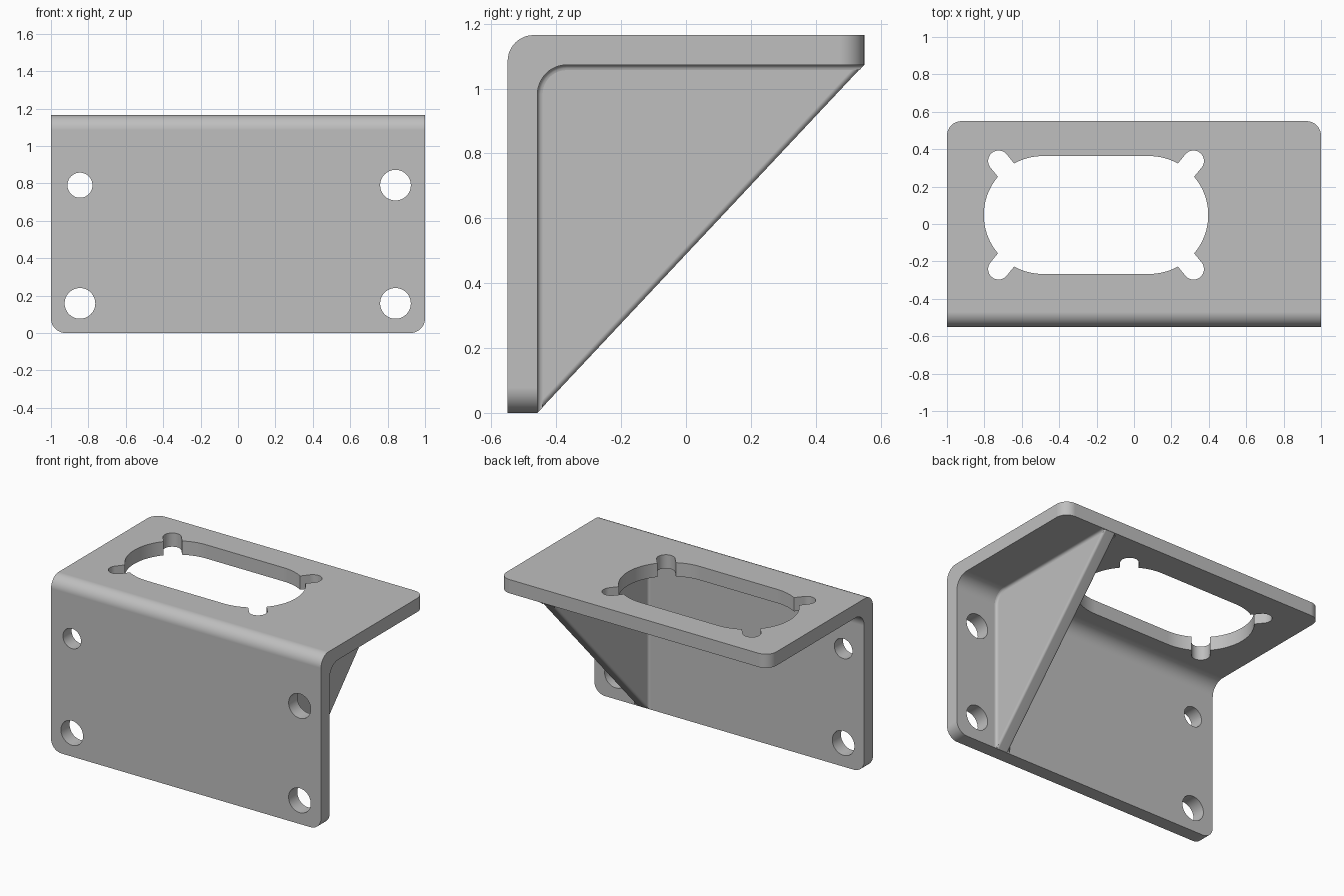
import bpy, bmesh
from math import sin, cos, pi, atan2
from mathutils import Vector

if "Cube" in bpy.data.objects:
    bpy.data.objects.remove(bpy.data.objects["Cube"])

Y0, Y1, H, T = -0.55, 0.55, 1.165, 0.092     # bracket extents and sheet thickness
YI, ZI = Y0 + T, H - T                       # inner faces of the two flanges
RO, RI, RC = 0.08, 0.09, 0.078               # outer bend, inner bend, free corner radii

grey = bpy.data.materials.new("bracket grey")
grey.diffuse_color = (0.52, 0.52, 0.52, 1)
grey.use_nodes = True
grey.node_tree.nodes["Principled BSDF"].inputs["Base Color"].default_value = grey.diffuse_color


def arc(cx, cy, r, a0, a1, n):
    return [(cx + r * cos(a0 + (a1 - a0) * i / n), cy + r * sin(a0 + (a1 - a0) * i / n))
            for i in range(n + 1)]


def prism(pts, to3d, lo, hi):
    """Extrude a 2D outline between two depths; to3d maps (a, b, depth) to a point."""
    bm = bmesh.new()
    a = [bm.verts.new(to3d(p, q, lo)) for p, q in pts]
    b = [bm.verts.new(to3d(p, q, hi)) for p, q in pts]
    n = len(pts)
    bm.faces.new(a)
    bm.faces.new(b[::-1])
    for i in range(n):
        j = (i + 1) % n
        bm.faces.new((a[i], b[i], b[j], a[j]))
    bmesh.ops.recalc_face_normals(bm, faces=bm.faces)
    return bm


def finish(bm, name):
    me = bpy.data.meshes.new(name)
    bm.to_mesh(me)
    bm.free()
    ob = bpy.data.objects.new(name, me)
    bpy.context.collection.objects.link(ob)
    me.materials.append(grey)
    return ob


def along_x(y, z, x): return (x, y, z)
def along_y(x, z, y): return (x, y, z)
def along_z(x, y, z): return (x, y, z)


def smooth(ob):
    bpy.ops.object.select_all(action='DESELECT')
    ob.select_set(True)
    bpy.context.view_layer.objects.active = ob
    bpy.ops.object.shade_smooth_by_angle(angle=0.52)
    ob.modifiers.new("flat face normals", 'WEIGHTED_NORMAL').keep_sharp = True


# Bent plate: L profile extruded across the width
profile = ([(Y0, 0)] + arc(Y0 + RO, H - RO, RO, pi, pi / 2, 12) + [(Y1, H), (Y1, ZI)]
           + arc(YI + RI, ZI - RI, RI, pi / 2, pi, 12) + [(YI, 0)])
bm = prism(profile, along_x, -1, 1)


def free_corner(e):
    mid = (e.verts[0].co + e.verts[1].co) / 2
    d = e.verts[0].co - e.verts[1].co
    return abs(d.x) < 1e-4 and d.length < T + 0.01 and (mid.z < 1e-4 or mid.y > Y1 - 1e-4)


# Round the four free corners
bmesh.ops.bevel(bm, geom=[e for e in bm.edges if free_corner(e)], offset=RC,
                offset_type='OFFSET', segments=10, profile=0.5, affect='EDGES')
plate = finish(bm, "bent_plate")

# Mounting holes in the front flange
cutters = []
for x, z, r in [(-0.845, 0.79, 0.067), (0.842, 0.79, 0.082),
                (-0.845, 0.158, 0.082), (0.842, 0.158, 0.082)]:
    ring = arc(x, z, r, 0, 2 * pi, 48)[:-1]
    cutters.append(finish(prism(ring, along_y, Y0 - 0.1, YI + 0.05), "hole_cutter"))

# Oblong opening in the top flange, with four ear slots
CX, CY, R, S = -0.203, 0.048, 0.315, 0.285
oblong = arc(CX + S, CY, R, -pi / 2, pi / 2, 48) + arc(CX - S, CY, R, pi / 2, 1.5 * pi, 48)
cutters.append(finish(prism(oblong, along_z, ZI - 0.05, H + 0.1), "opening_cutter"))
for sx in (-1, 1):
    for sy in (-1, 1):
        ex, ey = CX + sx * 0.521, CY + sy * 0.289
        a = atan2(sy * 0.289, sx * 0.236)
        tip = arc(ex, ey, 0.056, a - pi / 2, a + pi / 2, 16)
        back = [(x - 0.2 * cos(a), y - 0.2 * sin(a)) for x, y in (tip[-1], tip[0])]
        cutters.append(finish(prism(tip + back, along_z, ZI - 0.05, H + 0.1), "ear_cutter"))

bpy.context.view_layer.objects.active = plate
for c in cutters:
    c.hide_render = True
    m = plate.modifiers.new("cut", 'BOOLEAN')
    m.operation, m.solver, m.object = 'DIFFERENCE', 'EXACT', c
    bpy.ops.object.modifier_apply(modifier=m.name)
    bpy.data.objects.remove(c)
smooth(plate)

# Triangular gusset with rounded sloping edges
GX0, GX1, F = 0.60, 0.69, 0.016
tri = [(YI, 0.001), (Y1 - 0.002, ZI), (Y1 - 0.02, ZI + 0.02), (YI - 0.02, ZI + 0.02), (YI - 0.02, 0.02)]
bm = prism(tri, along_x, GX0, GX1)
slope = [e for e in bm.edges if abs(e.verts[0].co.x - e.verts[1].co.x) < 1e-4
         and (e.verts[0].co - e.verts[1].co).length > 1.2]
bmesh.ops.bevel(bm, geom=slope, offset=F, offset_type='OFFSET', segments=4,
                profile=0.5, affect='EDGES')
smooth(finish(bm, "gusset"))

# Small fillets where the gusset meets the plate, swept along the inner bend
path = ([((YI, 0), (1, 0))]
        + [((YI + RI + RI * cos(t), ZI - RI + RI * sin(t)), (-cos(t), -sin(t)))
           for t in [pi - pi / 2 * i / 12 for i in range(13)]]
        + [((Y1, ZI), (0, -1))])
section = [(F - F * sin(t), F - F * cos(t)) for t in [pi / 2 * i / 4 for i in range(5)]]
hyp_normal = Vector((0, ZI, -(Y1 - YI)))
for gx, side in ((GX0, -1), (GX1, 1)):
    bm = bmesh.new()
    rows = [[bm.verts.new((gx + side * u, p[0] + n[0] * v, p[1] + n[1] * v))
             for u, v in section] for p, n in path]
    for r0, r1 in zip(rows, rows[1:]):
        for i in range(len(section) - 1):
            q = (r0[i], r0[i + 1], r1[i + 1], r1[i])
            bm.faces.new(q if side < 0 else q[::-1])
    # the fillet faces away from the gusset side
    bm.normal_update()
    if sum(f.normal.x for f in bm.faces) * side < 0:
        bmesh.ops.reverse_faces(bm, faces=bm.faces)
    # trim to the sloping edge
    bmesh.ops.bisect_plane(bm, geom=bm.verts[:] + bm.edges[:] + bm.faces[:],
                           plane_co=(0, YI, 0), plane_no=hyp_normal, clear_outer=True)
    smooth(finish(bm, "gusset_fillet"))
